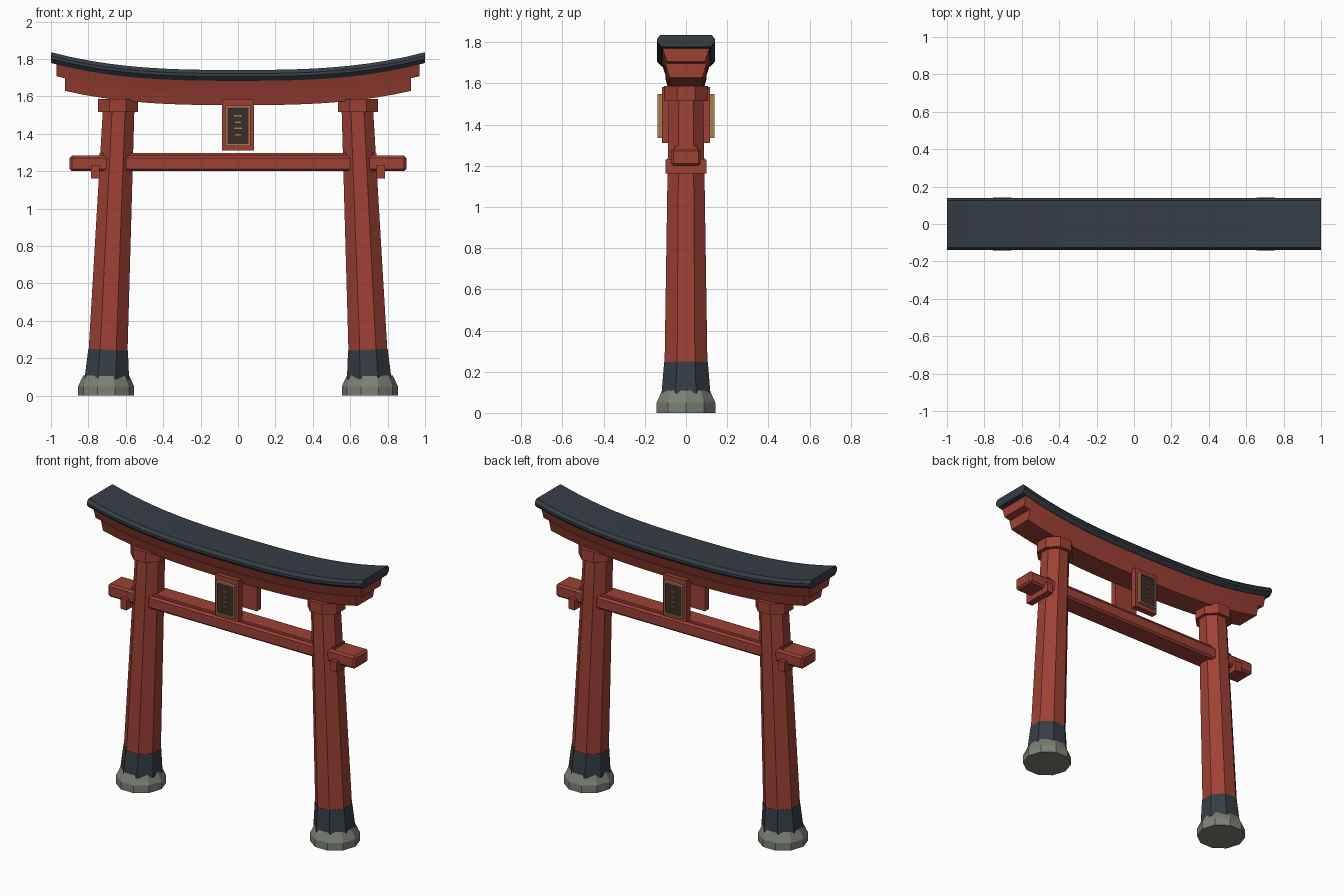
import bpy, bmesh, math
from mathutils import Matrix

old = bpy.data.objects.get("Cube")
if old:
    bpy.data.objects.remove(old, do_unlink=True)


def material(name, rgb):
    m = bpy.data.materials.new(name)
    m.use_nodes = True
    m.diffuse_color = (*rgb, 1)
    m.node_tree.nodes["Principled BSDF"].inputs["Base Color"].default_value = (*rgb, 1)
    return m


RED = material("vermilion paint", (0.34, 0.053, 0.035))
DARK = material("dark slate", (0.036, 0.047, 0.060))
STONE = material("grey stone", (0.20, 0.22, 0.18))
GOLD = material("dull gold", (0.38, 0.21, 0.07))
BROWN = material("dark brown", (0.045, 0.026, 0.023))


def finish(name, bm, mat):
    bmesh.ops.recalc_face_normals(bm, faces=bm.faces)
    mesh = bpy.data.meshes.new(name)
    bm.to_mesh(mesh)
    bm.free()
    mesh.materials.append(mat)
    ob = bpy.data.objects.new(name, mesh)
    bpy.context.collection.objects.link(ob)
    return ob


def loft(name, rings, mat):
    """Skin a list of equal-length point rings and close both ends."""
    bm = bmesh.new()
    vs = [[bm.verts.new(p) for p in ring] for ring in rings]
    n = len(vs[0])
    for a, b in zip(vs, vs[1:]):
        for i in range(n):
            j = (i + 1) % n
            bm.faces.new((a[i], a[j], b[j], b[i]))
    bm.faces.new(vs[0])
    bm.faces.new(vs[-1])
    return finish(name, bm, mat)


def column(name, sides, turn, levels, mat):
    """Stack of regular polygons given as (height, radius)."""
    step = math.tau / sides
    return loft(name, [[(r * math.cos((i + turn) * step), r * math.sin((i + turn) * step), z)
                        for i in range(sides)] for z, r in levels], mat)


def octagon(name, levels, mat):
    k = 1 / math.cos(math.pi / 8)
    return column(name, 8, 0.5, [(z, r * k) for z, r in levels], mat)


def box(name, x, y, z, mat, bevel=0):
    bm = bmesh.new()
    bmesh.ops.create_cube(bm, size=1)
    size = (x[1] - x[0], y[1] - y[0], z[1] - z[0])
    mid = (sum(x) / 2, sum(y) / 2, sum(z) / 2)
    bmesh.ops.transform(bm, verts=bm.verts, matrix=Matrix.Translation(mid) @ Matrix.Diagonal((*size, 1)))
    if bevel:
        bmesh.ops.bevel(bm, geom=bm.edges[:], offset=bevel, segments=1, affect='EDGES')
    return finish(name, bm, mat)


def curved_beam(name, half, section, mat, segments=20):
    """Sweep a (y, z) half section along x with upswept ends."""
    profile = section + [(-y, z) for y, z in reversed(section)]
    rings = []
    for i in range(segments + 1):
        x = half * (2 * i / segments - 1)
        lift = 0.095 * abs(x) ** 2.8
        rings.append([(x, y, z + lift) for y, z in profile])
    return loft(name, rings, mat)


# Upswept roof and the two lintels beneath it
curved_beam("roof", 1.0, [(0.118, 1.683), (0.14, 1.706), (0.14, 1.722), (0.125, 1.741)], DARK)
curved_beam("upper_lintel", 0.97, [(0.093, 1.62), (0.115, 1.685)], RED)
curved_beam("lower_lintel", 0.925, [(0.08, 1.553), (0.1, 1.622)], RED)

# Leaning pillars with footings, bands, collars, pegs and wedges
for side, s in (("left", 1), ("right", -1)):
    foot = column(side + "_footing", 10, 0, [(0, 0.15), (0.05, 0.15), (0.108, 0.122)], STONE)
    foot.location.x = s * 0.705
    band = octagon(side + "_pillar_band", [(0.09, 0.119), (0.245, 0.106)], DARK)
    pillar = octagon(side + "_pillar", [(0.24, 0.104), (1.54, 0.084)], RED)
    for ob in (band, pillar):
        ob.location.x = s * 0.705
        ob.rotation_euler.y = -s * math.radians(2.5)
    collar = octagon(side + "_collar", [(1.515, 0.107), (1.587, 0.107)], RED)
    collar.location.x = s * 0.642
    px = sorted((s * 0.74, s * 0.785))
    box(side + "_peg", px, (-0.1, 0.1), (1.162, 1.23), RED)
    wx = sorted((s * 0.68, s * 0.74))
    box(side + "_wedge", wx, (-0.055, 0.055), (1.27, 1.297), RED)

# Tie beam through the pillars
box("tie_beam", (-0.9, 0.9), (-0.073, 0.073), (1.2, 1.283), RED, 0.012)
box("tie_beam_cap", (-0.62, 0.62), (-0.055, 0.055), (1.27, 1.297), RED)

# Framed plaques on front and back
for side, s in (("front", -1), ("back", 1)):
    def plate(name, x, depth, z, mat):
        return box(side + "_" + name, x, sorted((s * depth[0], s * depth[1])), z, mat)

    plate("plaque_board", (-0.085, 0.085), (0.075, 0.117), (1.31, 1.583), RED)
    plate("plaque_panel", (-0.06, 0.06), (0.115, 0.13), (1.345, 1.54), BROWN)
    for e, label in ((-1, "a"), (1, "b")):
        plate("frame_side_" + label, sorted((e * 0.057, e * 0.067)), (0.115, 0.138), (1.335, 1.55), GOLD)
        z = 1.4425 + e * 0.1025
        plate("frame_rail_" + label, (-0.06, 0.06), (0.115, 0.138), (z - 0.005, z + 0.005), GOLD)
    for i in range(4):
        z = 1.495 - i * 0.033
        w = 0.021 if i % 2 == 0 else 0.016
        plate("plaque_dash_%d" % (i + 1), (-w, w), (0.128, 0.137), (z - 0.004, z + 0.004), GOLD)
